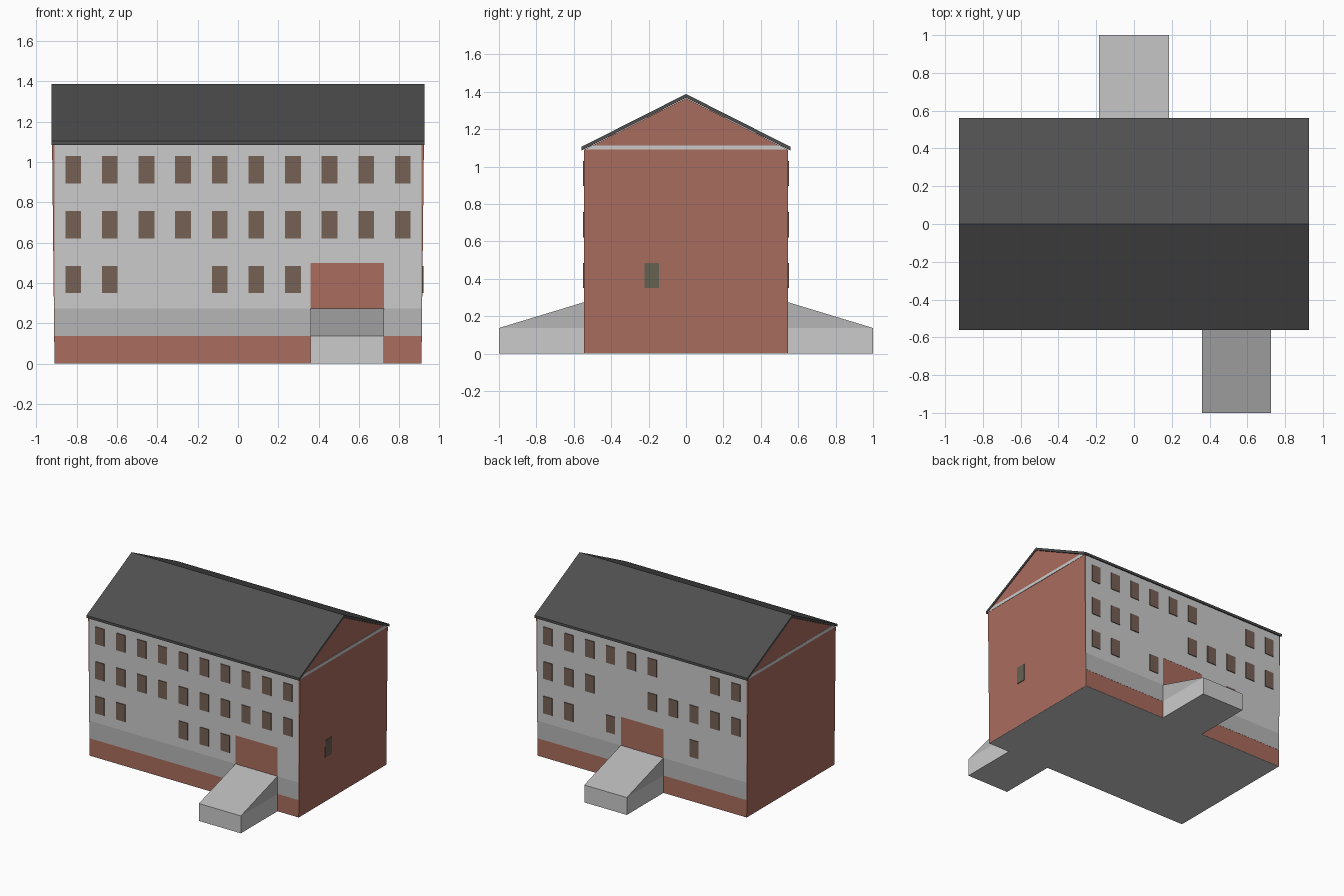
import bpy, bmesh

if "Cube" in bpy.data.objects:
    bpy.data.objects.remove(bpy.data.objects["Cube"])


def mat(name, r, g, b):
    m = bpy.data.materials.new(name)
    m.diffuse_color = (r, g, b, 1)
    m.use_nodes = True
    m.node_tree.nodes["Principled BSDF"].inputs["Base Color"].default_value = m.diffuse_color
    return m


BRICK = mat("brick", 0.40, 0.15, 0.11)
BAND = mat("dark_plaster", 0.47, 0.47, 0.47)
ROOF = mat("roofing", 0.08, 0.08, 0.08)
GLASS = mat("window_brown", 0.18, 0.12, 0.09)
SIDE_GLASS = mat("window_olive", 0.13, 0.12, 0.085)


def finish(name, bm, material):
    bmesh.ops.recalc_face_normals(bm, faces=bm.faces)
    me = bpy.data.meshes.new(name)
    bm.to_mesh(me)
    bm.free()
    ob = bpy.data.objects.new(name, me)
    bpy.context.collection.objects.link(ob)
    if material:
        me.materials.append(material)
    return ob


def add_prism(bm, profile, x0, x1, lean=0.0):
    """Extrude a (y, z) profile along x; lean widens the ends with height."""
    rings = []
    for x, s in ((x0, -1), (x1, 1)):
        rings.append([bm.verts.new((x + s * lean * min(z, 1.09), y, z)) for y, z in profile])
    a, b = rings
    bm.faces.new(a)
    bm.faces.new(b)
    for i in range(len(a)):
        j = (i + 1) % len(a)
        bm.faces.new((a[i], a[j], b[j], b[i]))


def add_box(bm, x0, x1, y0, y1, z0, z1):
    add_prism(bm, [(y0, z0), (y1, z0), (y1, z1), (y0, z1)], x0, x1)


def prism(name, profile, x0, x1, material=None, lean=0.0):
    bm = bmesh.new()
    add_prism(bm, profile, x0, x1, lean)
    return finish(name, bm, material)


def boxes(name, items, material=None):
    bm = bmesh.new()
    for it in items:
        add_box(bm, *it)
    return finish(name, bm, material)


W, D, EAVE = 0.91, 0.545, 1.09
LOW, STEP, DOOR_TOP = 0.137, 0.275, 0.50

# Brick shell with gables; the end walls lean out very slightly
prism("brick_walls", [(-D, 0.002), (D, 0.002), (D, EAVE), (0, 1.366), (-D, EAVE)],
      -W, W, BRICK, lean=0.011)
boxes("floor", [(-W, W, -D, D, 0, 0.002)])

# Pale strip across both gables at eaves level
prism("attic_slab", [(-D, 1.09), (D, 1.09), (0.50, 1.114), (-0.50, 1.114)], -0.9235, 0.9235)

# Roof
prism("roof", [(-0.56, 1.105), (0, 1.388), (0.56, 1.105),
               (0.56, 1.085), (0, 1.368), (-0.56, 1.085)], -0.926, 0.926, ROOF)

# Window grid: ten columns, three floors
cols = [-0.8175 + i * 0.18167 for i in range(10)]
floors = (0.35, 0.622, 0.895)
layout = {
    "front": (-1, [(0, 1, 4, 5, 6), range(10), range(10)]),
    "back": (1, [(2, 6, 8, 9), (0, 1, 2, 3, 4, 7, 8, 9), (0, 1, 4, 5, 6, 7, 8, 9)]),
}
doors = {"front": (0.36, 0.725), "back": (-0.185, 0.185)}

for side, (s, rows) in layout.items():
    d0, d1 = doors[side]
    ya, yb = sorted((s * (D - 0.004), s * (D + 0.0012)))

    # Plaster facade around the brick doorway, and darker base band
    boxes(side + "_plaster", [(-W, d0, ya, yb, STEP, DOOR_TOP),
                              (d1, W, ya, yb, STEP, DOOR_TOP),
                              (-W, W, ya, yb, DOOR_TOP, EAVE)])
    boxes(side + "_base_band", [(-W, W, ya, yb, LOW, STEP)], BAND)

    # Windows
    wa, wb = sorted((s * (D - 0.005), s * (D + 0.007)))
    boxes(side + "_windows",
          [(cols[c] - 0.039, cols[c] + 0.039, wa, wb, z, z + 0.135)
           for z, row in zip(floors, rows) for c in row], GLASS)

    # Entrance ramp: block with a sloped top
    ra, rb = sorted((s * D, s * 1.0))
    boxes(side + "_ramp_block", [(d0, d1, ra, rb, 0, LOW)])
    prism(side + "_ramp_slope", [(s * D, LOW), (s * 1.0, LOW), (s * D, STEP)], d0, d1, BAND)

# Single window in the right end wall
boxes("side_window", [(0.905, 0.919, -0.222, -0.144, 0.35, 0.485)], SIDE_GLASS)
